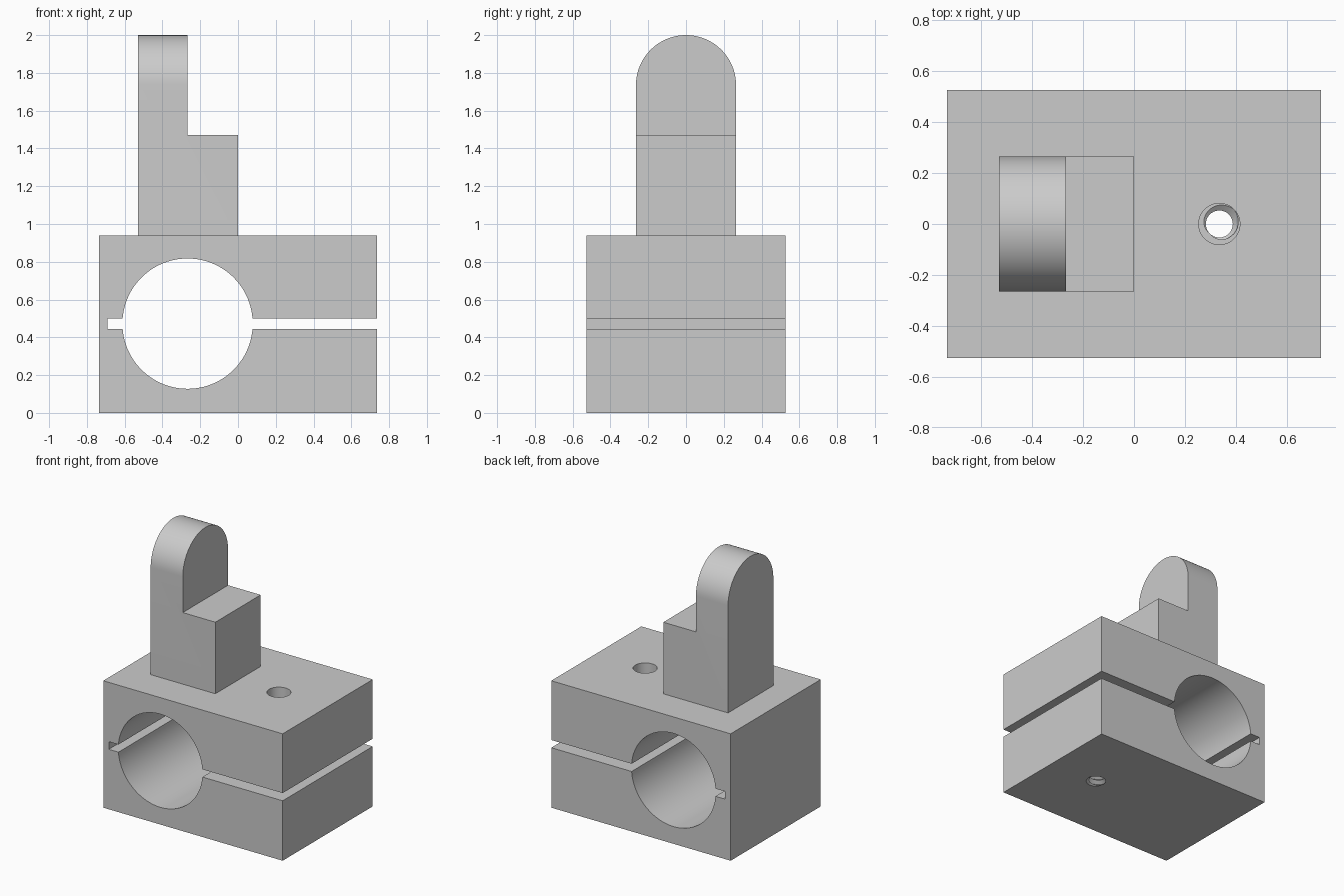
import bpy, bmesh, math
from mathutils import Matrix, Vector

if "Cube" in bpy.data.objects:
    bpy.data.objects.remove(bpy.data.objects["Cube"])

grey = bpy.data.materials.new("plain grey")
grey.diffuse_color = (0.6, 0.6, 0.6, 1)
grey.use_nodes = True
grey.node_tree.nodes["Principled BSDF"].inputs["Base Color"].default_value = grey.diffuse_color


def finish(bm, name):
    bmesh.ops.recalc_face_normals(bm, faces=bm.faces)
    me = bpy.data.meshes.new(name)
    bm.to_mesh(me)
    bm.free()
    me.materials.append(grey)
    ob = bpy.data.objects.new(name, me)
    bpy.context.collection.objects.link(ob)
    return ob


def extrude(name, points, direction):
    """Closed outline pushed along a direction."""
    bm = bmesh.new()
    face = bm.faces.new([bm.verts.new(p) for p in points])
    new = bmesh.ops.extrude_face_region(bm, geom=[face])["geom"]
    bmesh.ops.translate(bm, vec=direction,
                        verts=[g for g in new if isinstance(g, bmesh.types.BMVert)])
    return finish(bm, name)


def arc(cx, cy, r, a0, a1, n):
    return [(cx + r * math.cos(a0 + (a1 - a0) * i / n),
             cy + r * math.sin(a0 + (a1 - a0) * i / n)) for i in range(n + 1)]


def thread(name, matrix, back, ahead, minor=0.053, major=0.081, pitch=0.04, n=32):
    """Helical V-thread plug along local z; groove peak is at angle 0 where z = 0."""
    bm = bmesh.new()
    k0, k1 = -2 * math.ceil(back / pitch) + 1, 2 * math.ceil(ahead / pitch) + 1
    grid = {}
    for k in range(k0, k1 + 1):
        r = minor if k % 2 else major
        for j in range(n):
            a = 2 * math.pi * j / n
            grid[k, j] = bm.verts.new((r * math.cos(a), r * math.sin(a),
                                       (k / 2 + j / n) * pitch))

    def at(k, j):
        return grid.get((k, j) if j < n else (k + 2, 0))
    for k in range(k0, k1):
        for j in range(n):
            quad = [at(k, j), at(k, j + 1), at(k + 1, j + 1), at(k + 1, j)]
            if None not in quad:
                bm.faces.new(quad)
    # close both ends with fans
    rim = [e for e in bm.edges if e.is_boundary]
    mid = (k0 + k1) * pitch / 4
    lo = bm.verts.new((0, 0, k0 * pitch / 2 - pitch))
    hi = bm.verts.new((0, 0, k1 * pitch / 2 + 2 * pitch))
    for e in rim:
        z = (e.verts[0].co.z + e.verts[1].co.z) / 2
        bm.faces.new([e.verts[0], e.verts[1], lo if z < mid else hi])
    bmesh.ops.triangulate(bm, faces=bm.faces)
    bm.transform(matrix)
    return finish(bm, name)


def boolean(target, tool, op):
    mod = target.modifiers.new(op.lower(), "BOOLEAN")
    mod.operation, mod.solver, mod.object = op, "EXACT", tool
    bpy.context.view_layer.objects.active = target
    bpy.ops.object.modifier_apply(modifier=mod.name)
    bpy.data.objects.remove(tool)


# Clamp block: split outline with round bore and relief notch
X, Y, H = 0.735, 0.527, 0.94
cx, cz, R, s = -0.267, 0.4725, 0.345, 0.0285
g = math.asin(s / R)
lower = arc(cx, cz, R, -g, -math.pi + g, 48)
upper = arc(cx, cz, R, math.pi - g, g, 48)
outline = ([(-X, 0), (X, 0), (X, cz - s)] + lower
           + [(-0.69, cz - s), (-0.69, cz + s)] + upper
           + [(X, cz + s), (X, H), (-X, H)])
clamp = extrude("clamp_bracket", [(x, -Y, z) for x, z in outline], Vector((0, 2 * Y, 0)))

# Upright lug with rounded top, stepped on its right half
W = 0.265
lug_outline = [(-W, 0.9), (W, 0.9)] + arc(0, 2 - W, W, 0, math.pi, 40)
lug = extrude("lug", [(-0.53, y, z) for y, z in lug_outline], Vector((0.53, 0, 0)))
step = extrude("step_cutter", [(-0.267, -1, 1.47), (1, -1, 1.47), (1, -1, 3), (-0.267, -1, 3)],
               Vector((0, 2, 0)))
boolean(lug, step, "DIFFERENCE")
boolean(clamp, lug, "UNION")

# Threaded hole through the lug
turn = Matrix.Translation((-0.267, 0, 2 - W)) @ Matrix.Rotation(math.pi / 2, 4, "Y") \
    @ Matrix.Rotation(math.pi, 4, "Z")
boolean(clamp, thread("lug_thread_cutter", turn, 0.34, 0.06), "DIFFERENCE")

# Screw hole: plain above the slot, threaded below it
sx = 0.335
plain = extrude("screw_hole_cutter",
                [(x, y, cz) for x, y in arc(sx, 0, 0.081, 0, 2 * math.pi, 48)[:-1]],
                Vector((0, 0, 0.6)))
boolean(clamp, plain, "DIFFERENCE")
turn = Matrix.Translation((sx, 0, cz - s)) @ Matrix.Rotation(math.radians(45), 4, "Z")
boolean(clamp, thread("screw_thread_cutter", turn, 0.52, 0.0), "DIFFERENCE")

# Smooth round surfaces, keep edges crisp
bpy.ops.object.select_all(action="DESELECT")
clamp.select_set(True)
bpy.context.view_layer.objects.active = clamp
bpy.ops.object.shade_smooth_by_angle(angle=math.radians(30))
